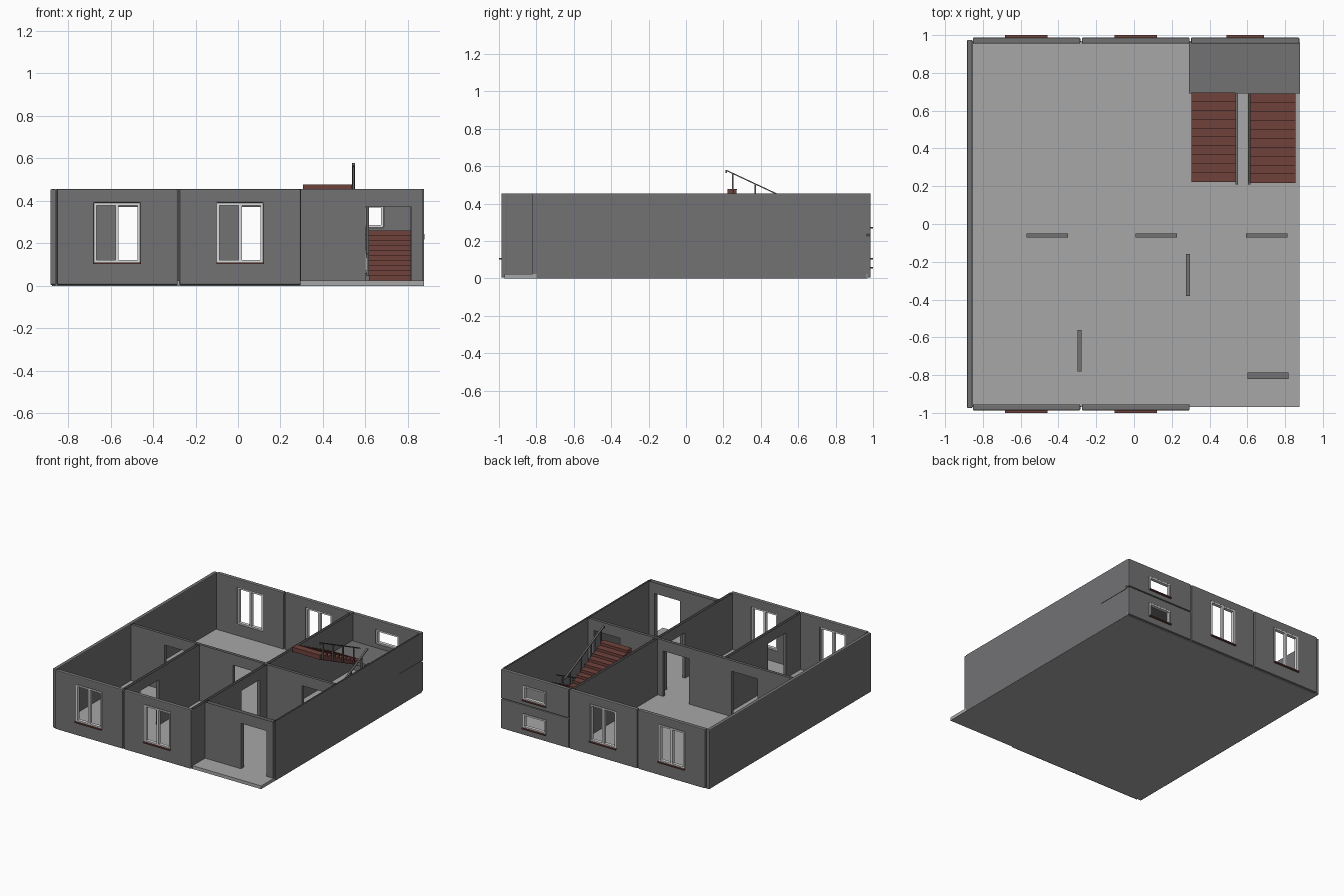
import bpy, bmesh, math

if "Cube" in bpy.data.objects:
    bpy.data.objects.remove(bpy.data.objects["Cube"])


def material(name, r, g, b):
    m = bpy.data.materials.new(name)
    m.diffuse_color = (r, g, b, 1)
    m.use_nodes = True
    m.node_tree.nodes["Principled BSDF"].inputs["Base Color"].default_value = m.diffuse_color
    return m


WALL = material("dark grey wall", .17, .17, .175)
FLOOR = material("light grey floor", .39, .39, .39)
RED = material("red brown", .16, .055, .045)
FRAME = material("pale frame", .70, .70, .70)
RAIL = material("rail grey", .13, .13, .135)

FLOOR_Z, TOP = .025, .455


def finish(name, bm, mat, bevel=0):
    bmesh.ops.remove_doubles(bm, verts=bm.verts, dist=1e-5)
    bmesh.ops.recalc_face_normals(bm, faces=bm.faces)
    me = bpy.data.meshes.new(name)
    bm.to_mesh(me)
    bm.free()
    me.materials.append(mat)
    ob = bpy.data.objects.new(name, me)
    bpy.context.collection.objects.link(ob)
    if bevel:
        mod = ob.modifiers.new("edge rounding", 'BEVEL')
        mod.width, mod.segments = bevel, 2
        mod.limit_method = 'ANGLE'
    return ob


def add_box(bm, x0, x1, y0, y1, z0, z1):
    v = bmesh.ops.create_cube(bm, size=1)["verts"]
    for p in v:
        p.co = (x0 + (p.co.x + .5) * (x1 - x0), y0 + (p.co.y + .5) * (y1 - y0),
                z0 + (p.co.z + .5) * (z1 - z0))


def box(name, mat, *dims):
    bm = bmesh.new()
    add_box(bm, *dims)
    return finish(name, bm, mat)


def add_prism(bm, pts, x0, x1):
    """Extrude a (y, z) outline from x0 to x1."""
    f = bm.faces.new([bm.verts.new((x0, y, z)) for y, z in pts])
    r = bmesh.ops.extrude_face_region(bm, geom=[f])
    for e in r["geom"]:
        if isinstance(e, bmesh.types.BMVert):
            e.co.x = x1


def wall(name, axis, u0, u1, d0, d1, z0=FLOOR_Z, z1=TOP, holes=(), hollow=True, bevel=0):
    """Wall along an axis with rectangular holes (a, b, low, high); hollow ones have an open top."""
    us = sorted({u0, u1, *[h[0] for h in holes], *[h[1] for h in holes]})
    zs = sorted({z0, z1, *[h[2] for h in holes], *[h[3] for h in holes]})
    nu, nz = len(us) - 1, len(zs) - 1

    def solid(i, k):
        if not (0 <= i < nu and 0 <= k < nz):
            return False
        u, z = (us[i] + us[i + 1]) / 2, (zs[k] + zs[k + 1]) / 2
        return not any(a < u < b and c < z < d for a, b, c, d in holes)

    bm = bmesh.new()

    def quad(*pts):
        bm.faces.new([bm.verts.new((u, d, z) if axis == 'x' else (d, u, z)) for u, d, z in pts])

    for i in range(nu):
        for k in range(nz):
            if not solid(i, k):
                continue
            a, b, c, e = us[i], us[i + 1], zs[k], zs[k + 1]
            for d in (d0, d1):
                quad((a, d, c), (b, d, c), (b, d, e), (a, d, e))
            for j, u in ((i - 1, a), (i + 1, b)):
                if not solid(j, k):
                    quad((u, d0, c), (u, d1, c), (u, d1, e), (u, d0, e))
            for j, z in ((k - 1, c), (k + 1, e)):
                outer = j < 0 or j >= nz
                if not solid(i, j) and not (hollow and outer):
                    quad((a, d0, z), (b, d0, z), (b, d1, z), (a, d1, z))
    return finish(name, bm, WALL, bevel)


def window(name, side, x0, x1, z0, z1, mullion=True):
    """Pale frame with a centre post, and a red sill outside; side is -1 front, 1 back."""
    bm = bmesh.new()
    ya, yb = sorted((side * .962, side * .987))
    t = .011
    add_box(bm, x0, x0 + t, ya, yb, z0, z1)
    add_box(bm, x1 - t, x1, ya, yb, z0, z1)
    add_box(bm, x0 + t, x1 - t, ya, yb, z0, z0 + t)
    add_box(bm, x0 + t, x1 - t, ya, yb, z1 - t, z1)
    if mullion:
        c = (x0 + x1) / 2
        add_box(bm, c - .008, c + .008, ya, yb, z0 + t, z1 - t)
    finish(name + "_frame", bm, FRAME)
    ya, yb = sorted((side * .97, side * 1.0))
    box(name + "_sill", RED, x0 - .004, x1 + .004, ya, yb, z0 - .008, z0)


# Floor slab
box("floor_slab", FLOOR, -.875, .875, -.97, .97, 0, FLOOR_Z)

# Outer cladding panels with windows
for n, (a, b, c) in enumerate(((-.853, -.284, -.57), (-.276, .295, .01))):
    w = (c - .108, c + .108, .11, .39)
    for label, side in (("front", -1), ("back", 1)):
        d0, d1 = sorted((side * .955, side * .987))
        wall(f"{label}_panel_{n}", 'x', a, b, d0, d1, .004, TOP, [w], False, .006)
        window(f"{label}_window_{n}", side, *w)
for label, z0, z1, w in (("lower", .004, .229, (.495, .685, .06, .165)),
                         ("upper", .234, TOP, (.495, .685, .275, .38))):
    wall(f"stair_panel_{label}", 'x', .302, .875, .955, .987, z0, z1, [w], False, .006)
    window(f"stair_window_{label}", 1, *w, mullion=False)
wall("left_panel", 'y', -.975, .975, -.884, -.855, .004, TOP, (), False, .006)

# Thin party wall on the right
wall("right_wall", 'y', -.80, .965, .864, .876, 0)

# Porch wall and inner walls with doorways
DOOR = .372
wall("porch_wall", 'x', .29, .872, -.82, -.787, holes=[(.60, .817, FLOOR_Z, DOOR)])
wall("cross_wall", 'x', -.857, .866, -.071, -.049,
     holes=[(a, a + .22, FLOOR_Z, DOOR) for a in (-.57, .007, .592)])
wall("bedroom_wall", 'y', -.957, -.071, -.299, -.277, holes=[(-.78, -.56, FLOOR_Z, DOOR)])
wall("hall_wall", 'y', -.957, -.071, .274, .296, holes=[(-.38, -.16, FLOOR_Z, DOOR)])
wall("stair_wall", 'y', -.049, .957, .274, .296)

# Landing
box("landing", WALL, .29, .879, .69, .962, .218, .245)

# Stair flights with overhanging treads
Y0, Y1, N = .222, .692, 10
RUN = (Y1 - Y0) / N


def flight(name, x0, x1, base, rise, up):
    """Stepped flight from z = base; up = 1 climbs toward +y, -1 toward -y."""
    start = Y0 if up > 0 else Y1
    pts = []
    for i in range(N):
        y, z = start + up * RUN * i, base + rise * (i + 1)
        pts += [(y, z - rise), (y, z - .006), (y - up * .005, z - .006),
                (y - up * .005, z), (y + up * RUN, z)]
    end = start + up * RUN * N
    pts += [(end, base + rise * N - .035), (start + up * RUN, base)]
    bm = bmesh.new()
    add_prism(bm, pts, x0, x1)
    return finish(name, bm, RED)


flight("lower_flight", .617, .855, FLOOR_Z, .0235, 1)
flight("upper_flight", .305, .537, .245, .0233, -1)


# Sloping handrails with posts
def railing(name, x, ya, za, yb, zb, drop):
    def z_at(y):
        return za + (zb - za) * (y - ya) / (yb - ya)
    bm = bmesh.new()
    add_prism(bm, [(ya, za), (yb, zb), (yb, zb + .007), (ya, za + .007)], x - .007, x + .007)
    add_box(bm, x - .007, x + .007, ya - .01, ya, za - .008, za + .007)
    for y in (.25, .37, .49, .62):
        add_box(bm, x - .005, x + .005, y - .004, y + .004, z_at(y) - drop, z_at(y) + .002)
    finish(name, bm, RAIL)


railing("upper_railing", .544, .22, .572, .69, .352, .12)
railing("lower_railing", .611, .22, .142, .69, .365, .11)
